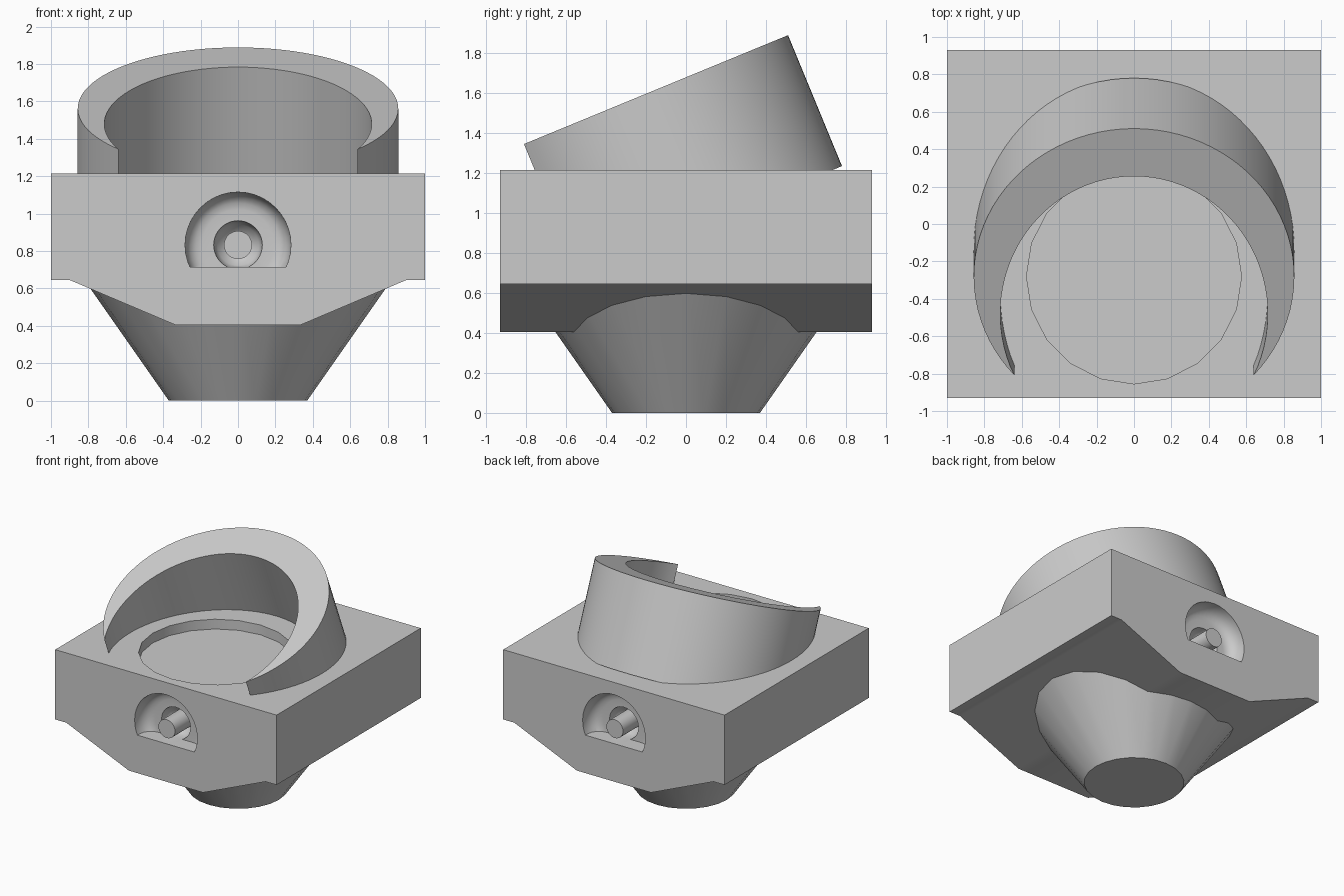
import bpy, bmesh, math
from mathutils import Matrix

if "Cube" in bpy.data.objects:
    bpy.data.objects.remove(bpy.data.objects["Cube"], do_unlink=True)

grey = bpy.data.materials.new("plain_grey")
grey.use_nodes = True
grey.diffuse_color = (0.6, 0.6, 0.6, 1)
grey.node_tree.nodes["Principled BSDF"].inputs["Base Color"].default_value = (0.6, 0.6, 0.6, 1)


def make(name, bm):
    bmesh.ops.recalc_face_normals(bm, faces=bm.faces)
    mesh = bpy.data.meshes.new(name)
    bm.to_mesh(mesh)
    bm.free()
    mesh.materials.append(grey)
    ob = bpy.data.objects.new(name, mesh)
    bpy.context.collection.objects.link(ob)
    return ob


def prism(points, vector):
    """Extrude a closed outline along a vector."""
    bm = bmesh.new()
    face = bm.faces.new([bm.verts.new(p) for p in points])
    new = bmesh.ops.extrude_face_region(bm, geom=[face])["geom"]
    bmesh.ops.translate(bm, vec=vector, verts=[g for g in new if isinstance(g, bmesh.types.BMVert)])
    return bm


def activate(ob):
    bpy.ops.object.select_all(action="DESELECT")
    ob.select_set(True)
    bpy.context.view_layer.objects.active = ob


def cut(ob, cutter):
    mod = ob.modifiers.new("cut", "BOOLEAN")
    mod.operation, mod.solver, mod.object = "DIFFERENCE", "EXACT", cutter
    activate(ob)
    bpy.ops.object.modifier_apply(modifier=mod.name)
    bpy.data.objects.remove(cutter, do_unlink=True)


def smooth(ob):
    activate(ob)
    bpy.ops.object.shade_smooth_by_angle(angle=math.radians(30))


# Block with a tapered underside
DEPTH, TOP = 0.93, 1.215
half = [(1, TOP), (1, 0.645), (0.9, 0.645), (0.335, 0.405)]
outline = half + [(-x, z) for x, z in reversed(half)]
block = make("block", prism([(x, -DEPTH, z) for x, z in outline], (0, 2 * DEPTH, 0)))

# Shallow round recess in the top
bm = bmesh.new()
bmesh.ops.create_cone(bm, cap_ends=True, segments=20, radius1=0.575, radius2=0.575, depth=0.16,
                      matrix=Matrix.Translation((0, -0.28, TOP)))
cut(block, make("recess_cutter", bm))

# Arched socket with a central pin, front and back: radius and depth pairs
socket = [(0, -0.05), (0.283, -0.05), (0.283, 0.03), (0.275, 0.07), (0.255, 0.105), (0.225, 0.125),
          (0.19, 0.13), (0.13, 0.13), (0.125, 0.17), (0.11, 0.21), (0.075, 0.24), (0.075, 0.01), (0, 0.01)]
for turn in (0, math.pi):
    bm = bmesh.new()
    verts = [bm.verts.new((r, d, 0)) for r, d in socket]
    edges = [bm.edges.new(pair) for pair in zip(verts, verts[1:])]
    bmesh.ops.spin(bm, geom=verts + edges, cent=(0, 0, 0), axis=(0, 1, 0),
                   angle=2 * math.pi, steps=40, use_duplicate=False)
    bmesh.ops.remove_doubles(bm, verts=bm.verts, dist=0.0005)
    # Flat sill across the lower part
    cutting = bm.verts[:] + bm.edges[:] + bm.faces[:]
    clip = bmesh.ops.bisect_plane(bm, geom=cutting, plane_co=(0, 0, -0.117), plane_no=(0, 0, -1),
                                  clear_outer=True)
    rim = [g for g in clip["geom_cut"] if isinstance(g, bmesh.types.BMEdge)]
    bmesh.ops.triangle_fill(bm, edges=rim, use_beauty=True)
    bm.transform(Matrix.Rotation(turn, 4, "Z") @ Matrix.Translation((0, -DEPTH, 0.832)))
    cut(block, make("socket_cutter", bm))
smooth(block)

# Tapered foot, buried in the block at its wide end
bm = bmesh.new()
bmesh.ops.create_cone(bm, cap_ends=True, segments=24, radius1=0.37, radius2=0.825, depth=0.65,
                      matrix=Matrix.Translation((0, 0, 0.325)))
smooth(make("tapered_foot", bm))


# Tilted crescent collar: round outside, slightly oval inside, knife-edged horns
def arc(rx, ry, cy, start, steps):
    a, b = math.radians(start), math.radians(180 - start)
    angles = [a + (b - a) * i / steps for i in range(steps + 1)]
    return [(rx * math.cos(t), cy + ry * math.sin(t), 0) for t in angles]


outer = arc(0.857, 0.857, 0, -41.8, 64)
inner = arc(0.715, 0.797, -0.216, -26.5, 56)
bm = prism(outer + inner[-2:0:-1], (0, 0, -0.708))
bm.transform(Matrix.Translation((0, -0.282, 1.562)) @ Matrix.Rotation(math.radians(22.4), 4, "X"))
smooth(make("crescent_collar", bm))
